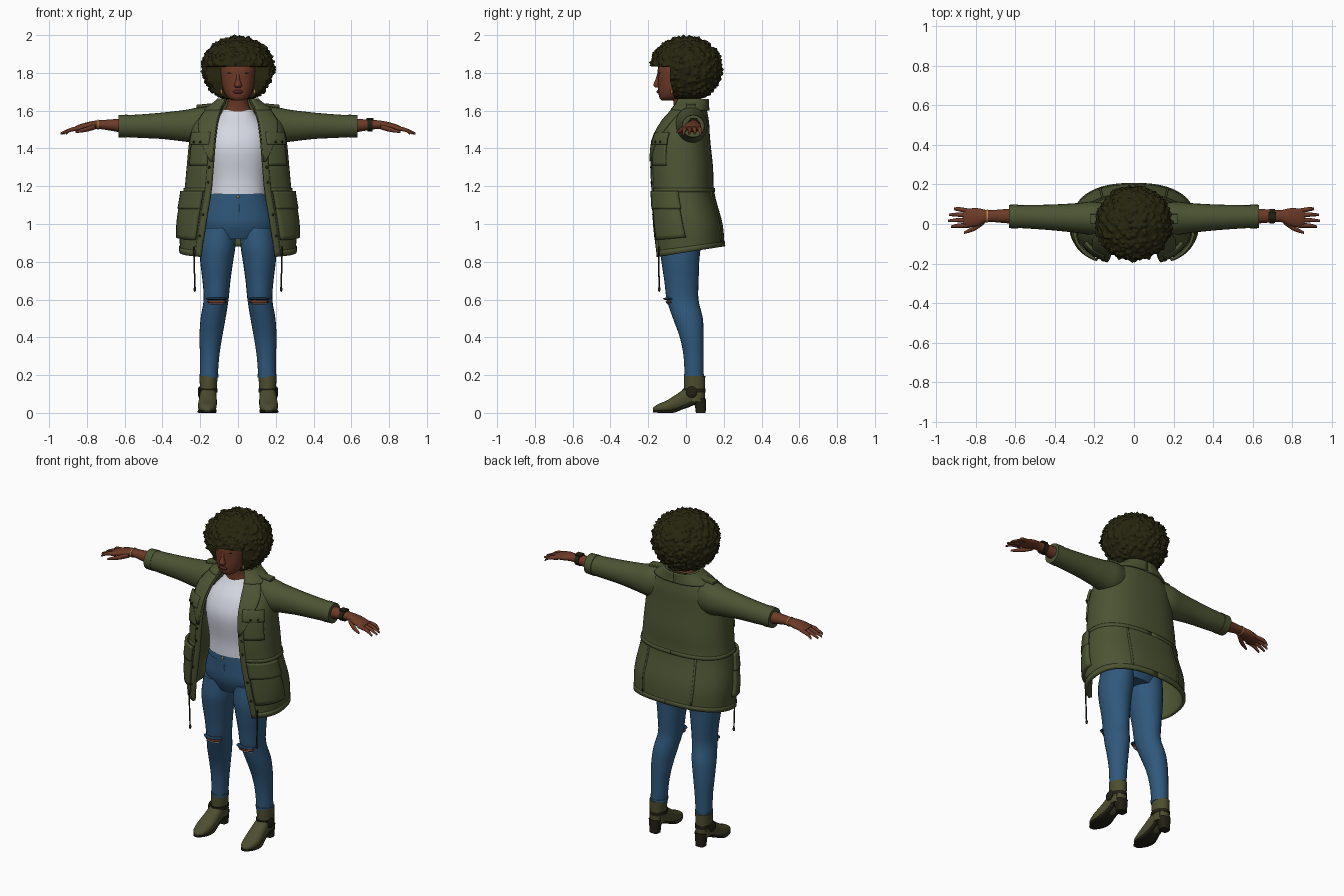
import bpy, bmesh, math
from mathutils import Vector, noise

if "Cube" in bpy.data.objects:
    bpy.data.objects.remove(bpy.data.objects["Cube"], do_unlink=True)


def material(name, *rgb):
    m = bpy.data.materials.new(name)
    m.use_nodes = True
    m.diffuse_color = (*rgb, 1)
    m.node_tree.nodes["Principled BSDF"].inputs["Base Color"].default_value = (*rgb, 1)
    return m


SKIN = material("brown skin", .15, .042, .02)
HAIR = material("dark hair", .02, .019, .005)
OLIVE = material("olive cloth", .073, .088, .033)
WHITE = material("white cotton", .66, .68, .76)
DENIM = material("blue denim", .029, .098, .2)
NAVY = material("dark denim", .014, .045, .09)
LEATHER = material("olive leather", .075, .075, .03)
BLACK = material("dark trim", .016, .015, .007)
GOLD = material("gold", .45, .25, .06)
LIP = material("lip brown", .09, .02, .014)


def finish(name, bm, mat, thickness=0, angle=60):
    bmesh.ops.recalc_face_normals(bm, faces=bm.faces)
    me = bpy.data.meshes.new(name)
    bm.to_mesh(me)
    bm.free()
    me.materials.append(mat)
    ob = bpy.data.objects.new(name, me)
    bpy.context.collection.objects.link(ob)
    if thickness:
        mod = ob.modifiers.new("thickness", "SOLIDIFY")
        mod.thickness, mod.offset = thickness, 0
    bpy.ops.object.select_all(action="DESELECT")
    bpy.context.view_layer.objects.active = ob
    ob.select_set(True)
    bpy.ops.object.shade_smooth_by_angle(angle=math.radians(angle))
    return ob


def grid(name, rows, mat, closed=False, thickness=0):
    """Skin a list of point rows; closed rows become a capped tube."""
    bm = bmesh.new()
    vs = [[bm.verts.new(p) for p in row] for row in rows]
    count = len(rows[0])
    for a, b in zip(vs, vs[1:]):
        for i in range(count if closed else count - 1):
            j = (i + 1) % count
            bm.faces.new((a[i], a[j], b[j], b[i]))
    if closed:
        bm.faces.new(vs[0])
        bm.faces.new(vs[-1])
    return finish(name, bm, mat, thickness)


def blend(keys, i, f):
    """Smooth curve through the keys, between key i and the next."""
    last = len(keys) - 1
    quad = [keys[min(max(i + d, 0), last)] for d in (-1, 0, 1, 2)]
    return [b + (c - a) * f / 2 + (2 * a - 5 * b + 4 * c - d) * f * f / 2
            + (3 * b - a - 3 * c + d) * f ** 3 / 2 for a, b, c, d in zip(*quad)]


def power(v, e):
    return math.copysign(abs(v) ** e, v)


def loft(name, keys, mat, axis="z", side=1, shape=2, seg=24, steps=4):
    """Keys hold two centre values, the place along the axis, and two radii."""
    rings = [blend(keys, i, k / steps) for i in range(len(keys) - 1) for k in range(steps)]
    rings.append(keys[-1])
    rows = []
    for a, b, w, ra, rb in rings:
        row = []
        for k in range(seg):
            t = math.tau * k / seg
            u = a + ra * power(math.cos(t), 2 / shape)
            v = b + rb * power(math.sin(t), 2 / shape)
            x, y, z = {"z": (u, v, w), "x": (w, u, v), "y": (u, w, v)}[axis]
            row.append((x * side, y, z))
        rows.append(row)
    return grid(name, rows, mat, closed=True)


def blob(name, centre, radii, mat, side=1):
    bm = bmesh.new()
    bmesh.ops.create_uvsphere(bm, u_segments=16, v_segments=10, radius=1)
    for v in bm.verts:
        v.co = Vector([c + r * q for c, r, q in zip(centre, radii, v.co)])
        v.co.x *= side
    return finish(name, bm, mat)


# Jacket surface: height, centre y, half width, half depth, half opening
JACKET = [(.85, .01, .3, .187, .195), (1, 0, .303, .185, .17), (1.17, -.022, .278, .165, .142),
          (1.3, -.027, .265, .163, .13), (1.45, -.027, .25, .148, .118),
          (1.54, -.005, .225, .12, .105), (1.61, .018, .155, .085, .085), (1.66, .03, .09, .07, .06)]


def jacket_point(f, z, side, off=0):
    """f runs from 0 at the front edge to 1 at the middle of the back."""
    i = max(k for k in range(len(JACKET) - 1) if z >= JACKET[k][0] or k == 0)
    part = (z - JACKET[i][0]) / (JACKET[i + 1][0] - JACKET[i][0])
    _, cy, rx, ry, gap = blend(JACKET, i, part)
    start = math.asin((gap / rx) ** 1.2)
    t = start + f * (math.pi - start)
    x = (rx + off) * power(math.sin(t), 1 / 1.2)
    y = cy - (ry + off) * power(math.cos(t), 1 / 1.2)
    droop = max(0, (1.05 - z) / .2)
    return x * side, y, z + .16 * y * droop


def patch(name, f0, f1, z0, z1, side, off=.008, mat=OLIVE, thick=.014, top=None, cols=10, rows=8):
    """Cloth panel lying on the jacket; top gives another width at the top."""
    top = f1 if top is None else top
    pts = []
    for r in range(rows + 1):
        q = r / rows
        end = f1 + (top - f1) * q
        pts.append([jacket_point(f0 + (end - f0) * c / cols, z0 + (z1 - z0) * q, side, off)
                    for c in range(cols + 1)])
    return grid(name, pts, mat, thickness=thick)


# Head, face and neck
loft("neck", [(0, .01, 1.54, .11, .08), (0, .005, 1.59, .08, .068), (0, -.01, 1.64, .055, .056),
              (0, -.02, 1.74, .055, .06)], SKIN)
loft("head", [(0, -.1, 1.655, .03, .03), (0, -.085, 1.67, .056, .056), (0, -.07, 1.71, .078, .078),
              (0, -.06, 1.77, .09, .09), (0, -.055, 1.83, .093, .093), (0, -.045, 1.9, .07, .08)], SKIN, shape=2.2)
loft("nose", [(0, -.15, 1.722, .016, .01), (0, -.154, 1.735, .02, .019),
              (0, -.15, 1.765, .01, .012), (0, -.144, 1.8, .008, .006)], SKIN, seg=12)
blob("lips", (0, -.144, 1.7), (.026, .012, .01), LIP)

# Rounded curly hair, flattened back around the face
bm = bmesh.new()
bmesh.ops.create_icosphere(bm, subdivisions=6, radius=1)
for v in bm.verts:
    n = v.co.copy()
    curl = .02 * max(0, 1 - 1.6 * noise.voronoi(n * 7)[0][0])
    lower = .18 if n.z < 0 else .157
    v.co = Vector((n.x * (.186 + curl), .002 + n.y * (.184 + curl), 1.83 + n.z * (lower + curl)))
    v.co.z = max(v.co.z, 1.66 + curl)
    if v.co.z < 1.835:
        v.co.y = max(v.co.y, -.085 + .25 * max(0, 1.76 - v.co.z))
finish("curly_hair", bm, HAIR)

# Shirt and jeans top
loft("shirt", [(0, -.03, 1.16, .15, .122), (0, -.03, 1.25, .15, .122), (0, -.037, 1.4, .165, .132),
               (0, -.025, 1.5, .15, .11), (0, 0, 1.57, .1, .08), (0, .012, 1.605, .08, .068)], WHITE, shape=2.3)
loft("jeans_seat", [(0, -.02, .92, .16, .09), (0, -.022, 1, .192, .12), (0, -.022, 1.1, .172, .122),
                    (0, -.025, 1.165, .15, .12)], DENIM)
loft("jeans_waistband", [(0, -.025, 1.125, .165, .125), (0, -.026, 1.162, .153, .123)], DENIM)
blob("jeans_button", (0, -.15, 1.145), (.008, .006, .008), GOLD)
blob("jeans_fly", (.006, -.14, 1.08), (.006, .005, .045), NAVY)

# Jacket shell, one open sheet around the body
rows = []
for r in range(41):
    z = .85 + .81 * r / 40
    half = [k / 28 for k in range(29)]
    rows.append([jacket_point(f, z, 1) for f in half] + [jacket_point(f, z, -1) for f in half[-2::-1]])
grid("jacket_body", rows, OLIVE, thickness=.014)

for side, label in ((1, "left_"), (-1, "right_")):
    # Jacket panels and trim
    patch(label + "chest_pocket", .05, .27, 1.31, 1.44, side)
    patch(label + "chest_pocket_flap", .04, .28, 1.42, 1.485, side, .015)
    patch(label + "hip_pocket", .06, .38, .93, 1.1, side, .012, thick=.024)
    patch(label + "hip_pocket_flap", .05, .39, 1.08, 1.175, side, .022)
    patch(label + "front_placket", 0, .05, .85, 1.42, side, .004, rows=24, cols=3)
    patch(label + "lapel", 0, .02, 1.33, 1.62, side, .012, top=.3)
    patch(label + "collar", 0, 1, 1.6, 1.66, side, .014, cols=20)
    patch(label + "waist_cord_band", .05, 1, 1.17, 1.19, side, .005, cols=24, rows=2)
    patch(label + "hem_band", 0, 1, .85, .88, side, .004, cols=24, rows=2)
    patch(label + "back_seam", .8, .815, .88, 1.17, side, .005, cols=1)
    for z in (.95, 1.05, 1.22, 1.3):
        blob(label + "jacket_button", jacket_point(.025, z, 1, .014), (.007, .005, .007), BLACK, side)
    for f in (.12, .2):
        blob(label + "pocket_button", jacket_point(f, 1.435, 1, .024), (.006, .005, .006), BLACK, side)
    loft(label + "drawstring", [(.228, -.142, .65, .004, .004), (.234, -.145, .88, .004, .004)], BLACK, side=side, seg=8)
    blob(label + "drawstring_end", (.228, -.142, .655), (.007, .007, .014), BLACK, side)

    # Sleeve with shoulder strap and cuff
    loft(label + "sleeve", [(.02, 1.53, .12, .075, .09), (.028, 1.523, .2, .085, .096), (.03, 1.52, .28, .076, .084),
                            (.033, 1.52, .4, .066, .07), (.036, 1.518, .52, .06, .062),
                            (.038, 1.518, .63, .056, .056)], OLIVE, "x", side)
    loft(label + "cuff", [(.038, 1.518, .585, .061, .061), (.038, 1.518, .632, .059, .059)], OLIVE, "x", side)
    loft(label + "shoulder_strap", [(.025, 1.632, .13, .025, .008), (.025, 1.622, .22, .025, .009)], OLIVE, "x", side, 5)

    # Forearm, hand and fingers
    loft(label + "hand", [(.04, 1.52, .6, .04, .04), (.04, 1.524, .68, .033, .029), (.04, 1.526, .74, .03, .023),
                          (.035, 1.52, .79, .045, .021), (.03, 1.51, .84, .047, .017),
                          (.03, 1.505, .862, .038, .012)], SKIN, "x", side)
    for i, tip in enumerate((.91, .935, .94, .925)):
        y = .065 - .024 * i
        loft(label + "finger", [(y, 1.508, .83, .012, .012), (y * 1.15, 1.499, .885, .011, .011),
                                (y * 1.25 - .005, 1.478, tip, .006, .006)], SKIN, "x", side, seg=10)
    loft(label + "thumb", [(.015, 1.515, .755, .015, .015), (-.02, 1.5, .805, .014, .013),
                           (-.045, 1.487, .86, .006, .006)], SKIN, "x", side, seg=10)

    # Trouser leg with torn knee
    loft(label + "trouser_leg", [(.1, -.022, .98, .09, .105), (.108, -.03, .88, .094, .108), (.113, -.03, .8, .087, .1),
                                 (.114, -.024, .7, .074, .091), (.116, -.018, .6, .066, .084),
                                 (.132, .01, .5, .066, .079), (.144, .03, .4, .06, .063),
                                 (.15, .04, .3, .051, .053), (.154, .043, .185, .046, .05)], DENIM, side=side)
    blob(label + "knee_skin", (.112, -.082, .588), (.052, .026, .011), SKIN, side)
    blob(label + "knee_tear_edge", (.112, -.085, .604), (.058, .036, .008), NAVY, side)
    blob(label + "knee_fray", (.112, -.082, .577), (.045, .022, .003), WHITE, side)
    loft(label + "trouser_hem", [(.153, .043, .187, .049, .053), (.153, .042, .205, .05, .053)], DENIM, side=side)

    # Ankle boot with heel
    loft(label + "boot_shaft", [(.157, .05, .06, .044, .05), (.157, .046, .11, .044, .055),
                                (.156, .046, .195, .048, .056)], LEATHER, side=side)
    loft(label + "boot_foot", [(.162, .018, -.174, .014, .01), (.163, .025, -.15, .036, .02), (.163, .035, -.1, .049, .032),
                               (.16, .057, -.045, .048, .045), (.158, .085, .015, .044, .055),
                               (.157, .1, .08, .038, .04)], LEATHER, "y", side, 2.4)
    loft(label + "boot_sole", [(.162, .008, -.176, .018, .006), (.163, .006, -.13, .046, .006),
                               (.163, .008, -.07, .05, .008), (.16, .03, -.015, .04, .01),
                               (.157, .06, .05, .038, .012)], BLACK, "y", side, 4)
    loft(label + "boot_heel", [(.157, .078, 0, .029, .026), (.157, .076, .04, .031, .03),
                               (.157, .066, .08, .039, .038)], BLACK, side=side, shape=3)
    loft(label + "boot_strap", [(.157, .042, .108, .049, .061), (.157, .043, .128, .049, .06)], BLACK, side=side)
    blob(label + "boot_buckle", (.205, .03, .11), (.008, .03, .03), BLACK, side)

    # Face details
    blob(label + "eye", (.035, -.136, 1.775), (.014, .007, .006), LIP, side)
    blob(label + "eyebrow", (.037, -.138, 1.8), (.02, .007, .004), HAIR, side)
    blob(label + "earring", (.088, -.075, 1.7), (.006, .006, .014), GOLD, side)

# Wrist pieces
loft("watch_band", [(.04, 1.524, .685, .037, .034), (.04, 1.524, .712, .036, .033)], BLACK, "x")
loft("watch_case", [(.04, 1.556, .68, .02, .006), (.04, 1.556, .718, .02, .006)], BLACK, "x", shape=4)
loft("bracelet", [(.04, 1.525, .738, .033, .027), (.04, 1.525, .745, .033, .027)], GOLD, "x", -1)
